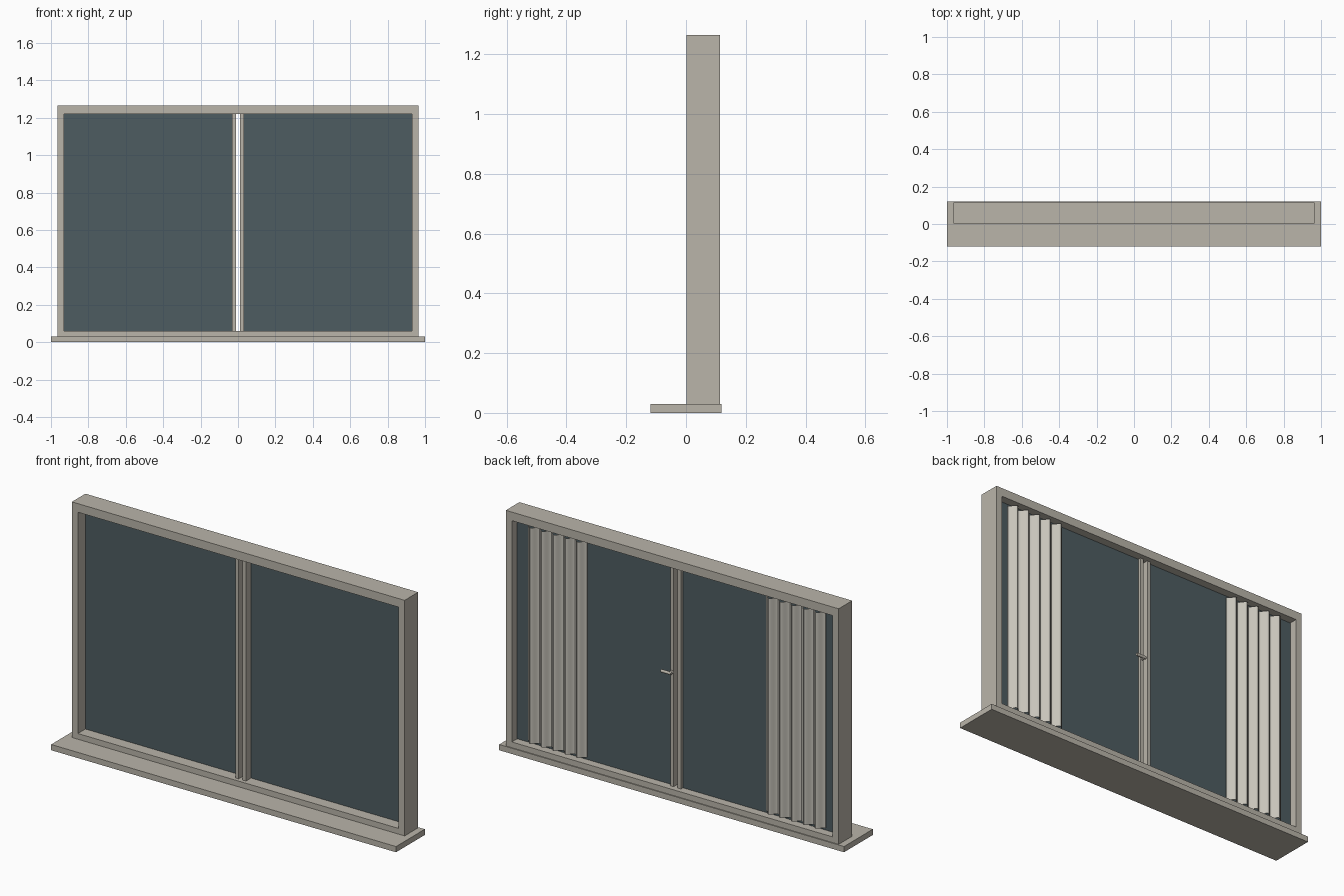
import bpy, bmesh, math

if "Cube" in bpy.data.objects:
    bpy.data.objects.remove(bpy.data.objects["Cube"])


def material(name, rgb):
    m = bpy.data.materials.new(name)
    m.diffuse_color = (*rgb, 1)
    m.use_nodes = True
    m.node_tree.nodes["Principled BSDF"].inputs["Base Color"].default_value = m.diffuse_color
    return m


FRAME = material("warm grey paint", (0.49, 0.46, 0.40))
GLASS = material("dark blue grey glass", (0.076, 0.107, 0.119))
CLOTH = material("pale curtain cloth", (0.57, 0.55, 0.49))


def finish(name, bm, mat):
    bmesh.ops.recalc_face_normals(bm, faces=bm.faces)
    me = bpy.data.meshes.new(name)
    bm.to_mesh(me)
    bm.free()
    me.materials.append(mat)
    ob = bpy.data.objects.new(name, me)
    bpy.context.collection.objects.link(ob)
    return ob


def smooth(ob):
    bpy.ops.object.select_all(action='DESELECT')
    ob.select_set(True)
    bpy.context.view_layer.objects.active = ob
    bpy.ops.object.shade_smooth_by_angle(angle=math.radians(40))


def box(name, x, y, z, mat):
    bm = bmesh.new()
    bmesh.ops.create_cube(bm, size=1)
    for v in bm.verts:
        for i, (a, b) in enumerate((x, y, z)):
            v.co[i] = a if v.co[i] < 0 else b
    return finish(name, bm, mat)


def rod(name, start, end, radius, mat):
    cu = bpy.data.curves.new(name, 'CURVE')
    cu.dimensions = '3D'
    cu.bevel_depth = radius
    cu.bevel_resolution = 2
    cu.use_fill_caps = True
    sp = cu.splines.new('POLY')
    sp.points.add(1)
    sp.points[0].co = (*start, 1)
    sp.points[1].co = (*end, 1)
    cu.materials.append(mat)
    ob = bpy.data.objects.new(name, cu)
    bpy.context.collection.objects.link(ob)


# Sill
box("sill", (-1, 1), (-0.119, 0.119), (0, 0.03), FRAME)

# Outer frame: rectangular ring extruded through its depth
bm = bmesh.new()
rings = []
for y in (0.002, 0.114):
    for x, z0, z1 in ((0.965, 0.03, 1.265), (0.93, 0.06, 1.22)):
        rings.append([bm.verts.new((px, y, pz)) for px, pz in
                      ((-x, z0), (x, z0), (x, z1), (-x, z1))])
for a, b in ((0, 1), (2, 3), (0, 2), (1, 3)):
    for i in range(4):
        j = (i + 1) % 4
        bm.faces.new((rings[a][i], rings[a][j], rings[b][j], rings[b][i]))
finish("window_frame", bm, FRAME)

# Panes, centre stiles and gathered curtains on both sides
for side, s in (("left", -1), ("right", 1)):
    box(side + "_pane", sorted((s * 0.02, s * 0.93)), (0.064, 0.07), (0.06, 1.22), GLASS)
    box(side + "_centre_stile", sorted((s * 0.012, s * 0.031)), (0.022, 0.086), (0.06, 1.22), FRAME)

    # Wavy cloth with five folds and a little thickness
    bm = bmesh.new()
    n, cols = 60, []
    for i in range(n + 1):
        t = i / n
        x = s * (0.52 + 0.343 * t)
        y = 0.092 - 0.016 * math.cos(2 * math.pi * 5 * t)
        cols.append([bm.verts.new((x, y + dy, z)) for dy, z in
                     ((-0.002, 0.075), (0.002, 0.075), (0.002, 1.207), (-0.002, 1.207))])
    for a, b in zip(cols, cols[1:]):
        for k in range(4):
            m = (k + 1) % 4
            bm.faces.new((a[k], a[m], b[m], b[k]))
    bm.faces.new(cols[0])
    bm.faces.new(cols[-1])
    smooth(finish(side + "_curtain", bm, CLOTH))

# Handle on the inner side
rod("handle_boss", (0.021, 0.08, 0.66), (0.021, 0.106, 0.66), 0.009, FRAME)
rod("handle_lever", (0.012, 0.104, 0.66), (0.07, 0.104, 0.66), 0.008, FRAME)
